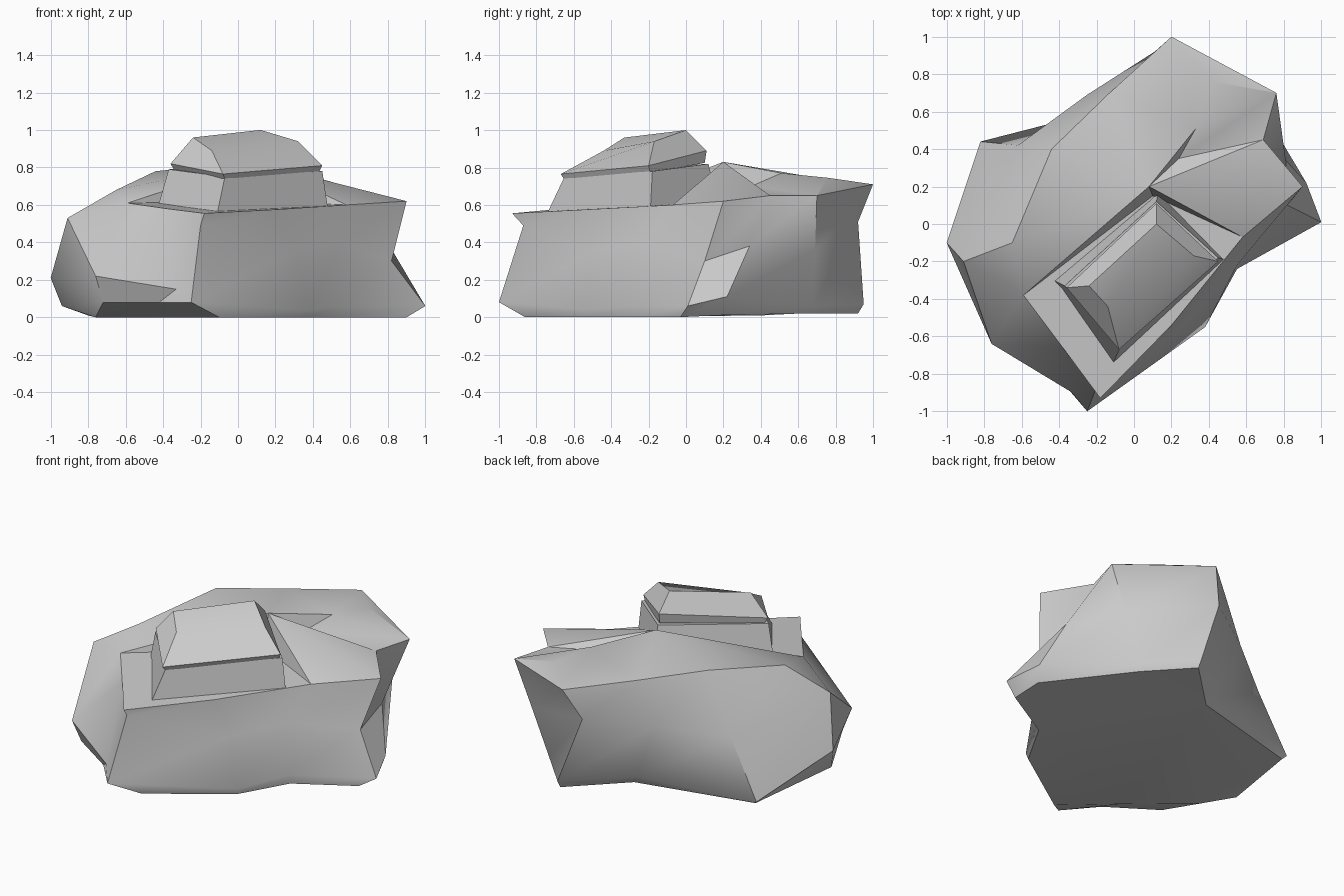
import bpy, bmesh, math


def loft(name, rings, cap_top=True, extra=(), top_faces=()):
    """Bridge stacked rings of corners; optionally close the top with custom facets."""
    bm = bmesh.new()
    loops = [[bm.verts.new(p) for p in ring] for ring in rings]
    n = len(loops[0])
    for lo, hi in zip(loops, loops[1:]):
        for i in range(n):
            j = (i + 1) % n
            bm.faces.new((lo[i], lo[j], hi[j], hi[i]))
    bm.faces.new(loops[0][::-1])
    if cap_top:
        bm.faces.new(loops[-1])
    # Custom facets index the last ring first, then the extra points
    pts = loops[-1] + [bm.verts.new(p) for p in extra]
    for f in top_faces:
        bm.faces.new([pts[i] for i in f])
    bmesh.ops.triangulate(bm, faces=[f for f in bm.faces if len(f.verts) > 4])
    bmesh.ops.recalc_face_normals(bm, faces=bm.faces)
    me = bpy.data.meshes.new(name)
    bm.to_mesh(me)
    bm.free()
    ob = bpy.data.objects.new(name, me)
    bpy.context.collection.objects.link(ob)
    bpy.ops.object.select_all(action='DESELECT')
    ob.select_set(True)
    bpy.context.view_layer.objects.active = ob
    bpy.ops.object.shade_smooth_by_angle(angle=math.radians(35))
    return ob


# Rock body: four rings, counter-clockwise from the front corner
base = [(-.1, -.86, 0), (.37, -.54, 0), (.545, -.235, 0), (.9, -.03, 0),
        (.9, .18, .01), (.51, .66, .02), (.27, .92, .02), (-.05, .61, .02),
        (-.8, .42, .01), (-.94, -.17, .06), (-.76, -.28, 0), (-.4, -.59, 0)]
low = [(-.25, -1, .08), (.38, -.55, .04), (.55, -.24, .06), (1, .01, .06),
       (.92, .22, .11), (.52, .68, .06), (.27, .95, .07), (-.08, .63, .07),
       (-.82, .44, .03), (-1, -.1, .21), (-.72, -.6, .08), (-.42, -.8, .08)]
mid = [(-.2, -.87, .49), (.3, -.5, .35), (.55, -.22, .4), (.82, .1, .3),
       (.81, .34, .38), (.64, .69, .36), (.11, .92, .51), (-.25, .69, .47),
       (-.62, .42, .4), (-.91, -.2, .53), (-.76, -.64, .22), (-.33, -.9, .15)]
rim = [(-.18, -.93, .555), (.2, -.54, .575), (.58, -.07, .6), (.9, .2, .62),
       (.69, .45, .65), (.76, .7, .65), (.2, 1, .71), (-.13, .7, .745),
       (-.44, .4, .78), (-.65, -.1, .68), (-.59, -.38, .61), (-.38, -.66, .58)]
# Roof points: 12 peak, 13 and 14 roof edge, 15 valley, 16 back of the ledge
roof_points = [(.08, .2, .83), (.33, .51, .77), (.42, .76, .745),
               (.24, .35, .7), (.1, .15, .62)]
roof_faces = [(8, 9, 12), (9, 10, 12), (7, 8, 12, 13), (6, 7, 13), (6, 13, 14),
              (5, 6, 14), (5, 14, 13, 15), (12, 15, 13), (4, 5, 15), (4, 15, 12),
              (3, 4, 12), (2, 3, 12), (2, 12, 16), (10, 16, 12),
              (0, 1, 16), (0, 16, 10, 11), (1, 2, 16)]
loft("rock_body", [base, low, mid, rim], False, roof_points, roof_faces)

# Lower tier: four-sided block standing on the ledge
loft("lower_tier", [
    [(-.11, -.74, .56), (.48, -.19, .58), (.13, .17, .6), (-.43, -.3, .58)],
    [(-.07, -.65, .75), (.45, -.18, .78), (.12, .12, .82), (-.37, -.33, .79)]])

# Cap: overhanging block with a sloping faceted top
loft("cap_block", [
    [(-.07, -.65, .735), (.43, -.19, .77), (.12, .1, .825), (-.34, -.33, .785)],
    [(-.08, -.67, .765), (.45, -.2, .81), (.12, .11, .89), (-.36, -.34, .82)],
    [(-.14, -.44, .89), (.32, -.17, .94), (.12, 0, 1), (-.24, -.33, .96)]])
